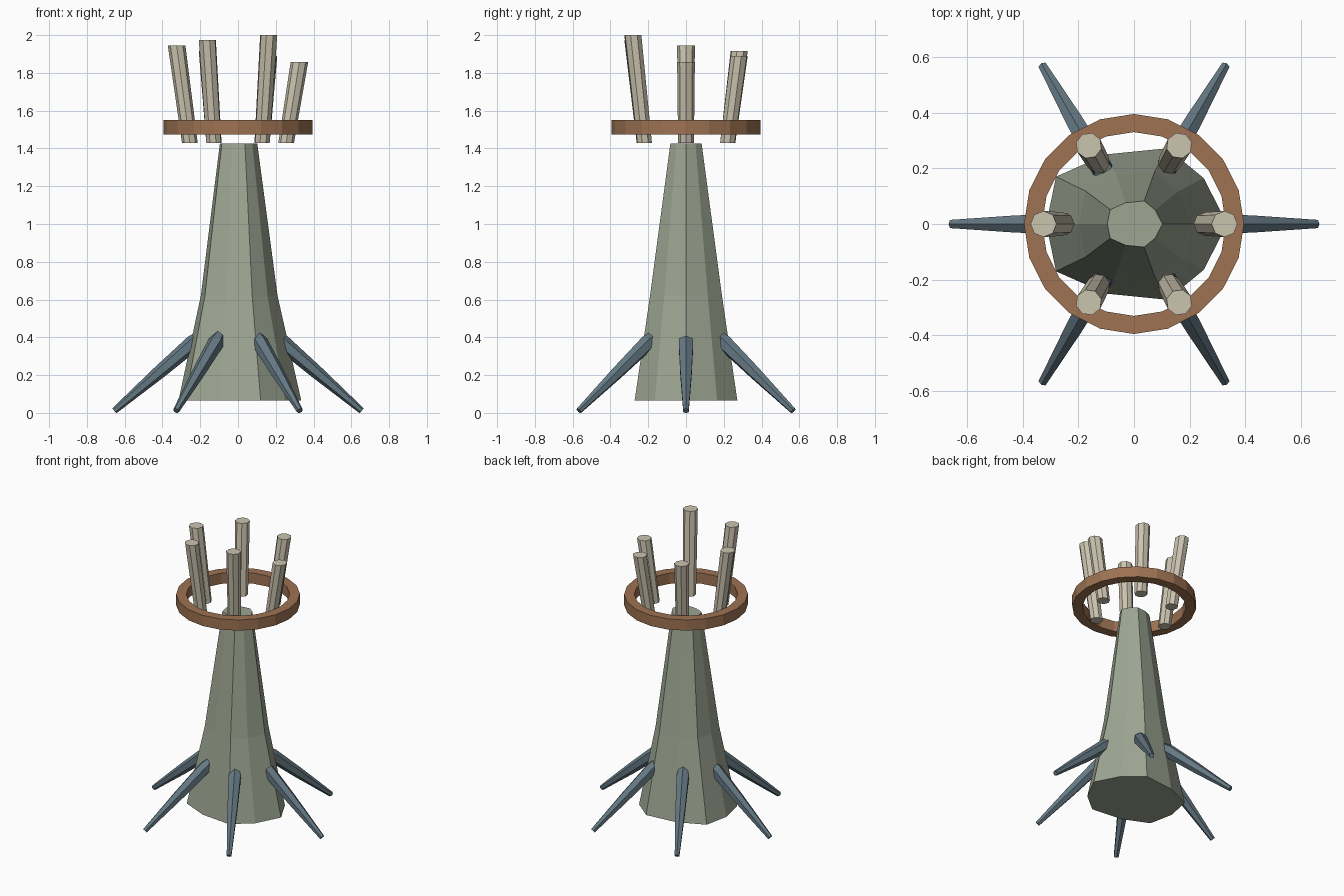
import bpy, bmesh, math
from mathutils import Vector

if "Cube" in bpy.data.objects:
    bpy.data.objects.remove(bpy.data.objects["Cube"], do_unlink=True)


def material(name, rgb):
    mat = bpy.data.materials.new(name)
    mat.use_nodes = True
    mat.diffuse_color = (*rgb, 1)
    mat.node_tree.nodes["Principled BSDF"].inputs["Base Color"].default_value = (*rgb, 1)
    return mat


stone = material("grey green stone", (0.34, 0.38, 0.29))
copper = material("copper brown", (0.34, 0.17, 0.085))
bone = material("pale bone", (0.60, 0.55, 0.43))
slate = material("blue slate", (0.13, 0.19, 0.23))


def loft(name, rings, mat, closed=False):
    """Join matching rings of points with quads; cap the ends unless closed."""
    bm = bmesh.new()
    loops = [[bm.verts.new(p) for p in ring] for ring in rings]
    pairs = list(zip(loops, loops[1:]))
    if closed:
        pairs.append((loops[-1], loops[0]))
    else:
        bm.faces.new(loops[0][::-1])
        bm.faces.new(loops[-1])
    for low, high in pairs:
        n = len(low)
        for i in range(n):
            j = (i + 1) % n
            bm.faces.new((low[i], low[j], high[j], high[i]))
    bmesh.ops.recalc_face_normals(bm, faces=bm.faces)
    mesh = bpy.data.meshes.new(name)
    bm.to_mesh(mesh)
    bm.free()
    mesh.materials.append(mat)
    obj = bpy.data.objects.new(name, mesh)
    bpy.context.collection.objects.link(obj)
    return obj


def circle(radius, z, sides):
    steps = [math.tau * i / sides for i in range(sides)]
    return [(radius * math.cos(a), radius * math.sin(a), z) for a in steps]


def spar(name, angle, start, end, stations, sides, mat):
    """Tapered prism in the radial plane at an angle; start and end are (r, z)."""
    out = Vector((math.cos(angle), math.sin(angle), 0))
    up = Vector((0, 0, 1))
    a = out * start[0] + up * start[1]
    b = out * end[0] + up * end[1]
    side = up.cross(out)
    normal = side.cross((b - a).normalized())
    rings = []
    for t, radius in stations:
        centre = a.lerp(b, t)
        rings.append([centre + normal * x + side * y for x, y, _ in circle(radius, 0, sides)])
    return loft(name, rings, mat)


def level_ends(obj, low, high):
    """Flatten both end caps of a spar to horizontal."""
    verts = obj.data.vertices
    half = len(verts) // 2
    for i, v in enumerate(verts):
        v.co.z = low if i < half else high


# Tapered body with an uneven ten-sided outline
half = [(0.335, 0), (0.25, 0.165), (0.12, 0.272), (-0.10, 0.25), (-0.28, 0.17), (-0.315, 0)]
outline = half + [(x, -y) for x, y in half[-2:0:-1]]
levels = [(0.065, 1, 1), (0.62, 0.625, 0.70), (1.425, 0.305, 0.305)]
loft("body", [[(x * sx, y * sy, z) for x, y in outline] for z, sx, sy in levels], stone)

# Slanted root spikes
for i in range(6):
    spar(f"root_spike_{i + 1}", math.tau * i / 6, (0.19, 0.41), (0.655, 0.011),
         [(0, 0.032), (0.1, 0.044), (0.5, 0.035), (1, 0.017)], 6, slate)

# Floating crown band
loft("crown_band", [circle(0.395, 1.475, 20), circle(0.395, 1.55, 20),
                    circle(0.33, 1.55, 20), circle(0.33, 1.475, 20)], copper, closed=True)

# Crown rods, leaning outward at differing heights
for i, top in enumerate((1.857, 1.89, 1.915, 1.945, 1.975, 2.0)):
    rod = spar(f"crown_rod_{i + 1}", math.tau * i / 6, (0.255, 1.43), (0.325, top),
               [(0, 0.042), (1, 0.047)], 8, bone)
    level_ends(rod, 1.43, top)
